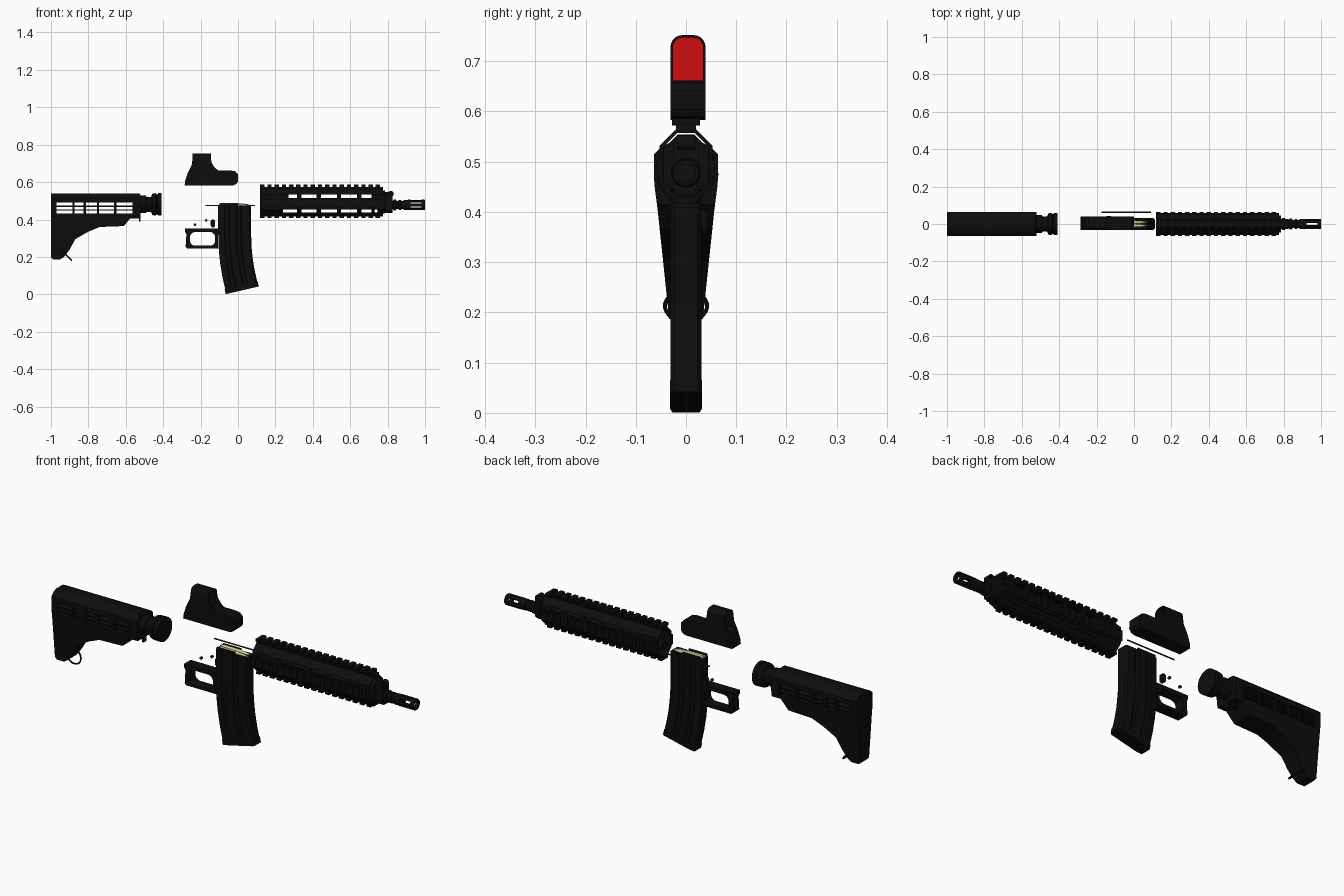
import bpy, bmesh, math
from mathutils import Vector

if "Cube" in bpy.data.objects:
    bpy.data.objects.remove(bpy.data.objects["Cube"])

def material(name, rgb):
    m = bpy.data.materials.new(name)
    m.diffuse_color = (*rgb, 1)
    m.use_nodes = True
    m.node_tree.nodes["Principled BSDF"].inputs["Base Color"].default_value = m.diffuse_color
    return m

BLACK = material("black", (0.004, 0.004, 0.004))
GREY = material("dark grey", (0.02, 0.02, 0.02))
GOLD = material("pale gold", (0.62, 0.55, 0.27))
RED = material("red lens", (0.62, 0.004, 0.004))

def finish(name, bm, mat):
    bmesh.ops.recalc_face_normals(bm, faces=bm.faces)
    me = bpy.data.meshes.new(name)
    bm.to_mesh(me)
    bm.free()
    me.materials.append(mat)
    ob = bpy.data.objects.new(name, me)
    bpy.context.collection.objects.link(ob)
    return ob

def add_loft(bm, rings):
    vs = [[bm.verts.new(p) for p in r] for r in rings]
    n = len(vs[0])
    for a, b in zip(vs, vs[1:]):
        for i in range(n):
            bm.faces.new((a[i], a[(i + 1) % n], b[(i + 1) % n], b[i]))
    bm.faces.new(vs[0])
    bm.faces.new(vs[-1][::-1])

def loft(name, rings, mat=BLACK):
    bm = bmesh.new()
    add_loft(bm, rings)
    return finish(name, bm, mat)

def prism(name, pts, axis, a, b, mat=BLACK):
    place = (lambda p, d: (p[0], d, p[1])) if axis == 'y' else (lambda p, d: (d, p[0], p[1]))
    return loft(name, [[place(p, d) for p in pts] for d in (a, b)], mat)

def lathe(name, prof, y, z, mat=BLACK, n=24):
    t = [2 * math.pi * i / n for i in range(n)]
    return loft(name, [[(x, y + r * math.cos(q), z + r * math.sin(q)) for q in t] for x, r in prof], mat)

def pin(name, x, z, r, y0, y1, mat=BLACK):
    return prism(name, [(x + r * math.cos(i * math.pi / 8), z + r * math.sin(i * math.pi / 8))
                        for i in range(16)], 'y', y0, y1, mat)

def boxes(name, lst, mat=BLACK):
    # each box: x0, x1, y0, y1, z0, z1
    bm = bmesh.new()
    for x0, x1, y0, y1, z0, z1 in lst:
        add_loft(bm, [[(x, y0, z0), (x, y1, z0), (x, y1, z1), (x, y0, z1)] for x in (x0, x1)])
    return finish(name, bm, mat)

def round_rect(x0, x1, z0, z1, r, n=5):
    pts = []
    for k, (cx, cz) in enumerate(((x1 - r, z1 - r), (x0 + r, z1 - r), (x0 + r, z0 + r), (x1 - r, z0 + r))):
        for i in range(n + 1):
            q = math.pi / 2 * (k + i / n)
            pts.append((cx + r * math.cos(q), cz + r * math.sin(q)))
    return pts

def cut(ob, *cutters):
    for c in cutters:
        m = ob.modifiers.new("cut", 'BOOLEAN')
        m.operation, m.solver, m.object = 'DIFFERENCE', 'EXACT', c
    dg = bpy.context.evaluated_depsgraph_get()
    me = bpy.data.meshes.new_from_object(ob.evaluated_get(dg))
    ob.modifiers.clear()
    ob.data = me
    for c in cutters:
        bpy.data.objects.remove(c)

# --- Stock: side profile, tapered in width by height, with a lattice of slots
WID = [(0.18, 0.033), (0.22, 0.037), (0.40, 0.056), (0.455, 0.063), (0.515, 0.064), (0.53, 0.048), (0.54, 0.028)]
def half_width(z):
    for (a, wa), (b, wb) in zip(WID, WID[1:]):
        if z <= b:
            return wa + (wb - wa) * max(0, z - a) / (b - a)
    return WID[-1][1]

side = [(-1, 0.54), (-0.53, 0.54), (-0.52, 0.53), (-0.52, 0.415), (-0.57, 0.415), (-0.61, 0.365), (-0.74, 0.36),
        (-0.80, 0.335), (-0.87, 0.295), (-0.90, 0.24), (-0.93, 0.20), (-0.95, 0.187), (-0.99, 0.187), (-1, 0.20)]
bm = bmesh.new()
add_loft(bm, [[(x, y, z) for x, z in side] for y in (-0.1, 0.1)])
for z, _ in WID[1:-1]:
    bmesh.ops.bisect_plane(bm, geom=bm.verts[:] + bm.edges[:] + bm.faces[:], plane_co=(0, 0, z), plane_no=(0, 0, 1))
for v in bm.verts:
    v.co.y = math.copysign(half_width(v.co.z), v.co.y)
stock = finish("stock", bm, BLACK)
cols = [(-0.97, -0.885), (-0.875, -0.825), (-0.812, -0.755), (-0.743, -0.662), (-0.65, -0.565)]
rows = [(0.433, 0.447), (0.454, 0.468), (0.475, 0.491)]
cut(stock, boxes("slots", [(a, b, -0.2, 0.2, c, d) for a, b in cols for c, d in rows]))
boxes("stock_lever", [(-0.60, -0.53, -0.015, 0.015, 0.405, 0.42), (-0.528, -0.52, -0.012, 0.012, 0.39, 0.42)])
lathe("buffer_tube", [(-0.56, 0.047), (-0.493, 0.047), (-0.488, 0.04), (-0.465, 0.04), (-0.458, 0.057),
                      (-0.44, 0.06), (-0.437, 0.054), (-0.43, 0.054), (-0.427, 0.06), (-0.41, 0.06)], 0, 0.481, n=32)
bpy.ops.mesh.primitive_torus_add(location=(-0.92, 0, 0.213), rotation=(0, math.radians(47), 0),
                                 major_radius=0.042, minor_radius=0.004, major_segments=32, minor_segments=8)
bpy.context.object.name = "sling_ring"
bpy.context.object.data.materials.append(BLACK)

# --- Sight: body, side walls, arched hood and red lens
Y0, Y1 = -0.031, 0.039
prism("sight_body", [(-0.285, 0.583), (-0.283, 0.605), (-0.27, 0.645), (-0.262, 0.66), (-0.04, 0.662), (-0.015, 0.658),
                     (0, 0.642), (0.001, 0.605), (-0.008, 0.59), (-0.025, 0.583)], 'y', Y0, Y1)
wall = [(-0.268, 0.65), (-0.248, 0.69), (-0.243, 0.725), (-0.145, 0.725), (-0.14, 0.70), (-0.122, 0.675), (-0.095, 0.655)]
for nm, a in (("sight_wall_near", Y0), ("sight_wall_far", Y1 - 0.005)):
    prism(nm, wall, 'y', a, a + 0.005)
def arch(inset):
    r = 0.024 - inset
    top = round_rect(Y0 + inset, Y1 - inset, 0.60, 0.752 - inset, r)[:12]
    return [(Y1 - inset, 0.655)] + top + [(Y0 + inset, 0.655)]
prism("sight_hood", arch(0) + arch(0.005)[::-1], 'x', -0.243, -0.145)
prism("sight_lens", arch(0.004), 'x', -0.2, -0.197, RED)

# --- Handguard: hollow octagon with slots, four toothed rails
def octagon(w, z0, z1, c):
    return [(-w, z0 + c), (-w + c, z0), (w - c, z0), (w, z0 + c), (w, z1 - c), (w - c, z1), (-w + c, z1), (-w, z1 - c)]
X0, X1 = 0.118, 0.775
guard = prism("handguard", octagon(0.053, 0.422, 0.564, 0.032), 'x', X0, X1)
slots = [(0.34, 0.42), (0.445, 0.53), (0.55, 0.635), (0.66, 0.715)]
cut(guard, prism("bore", octagon(0.046, 0.429, 0.557, 0.028), 'x', 0, 1),
    boxes("slots", [(a, b, -0.2, 0.2, 0.516, 0.534) for a, b in [(0.27, 0.315)] + slots] +
          [(a, b, -0.2, 0.2, 0.437, 0.454) for a, b in [(0.24, 0.315)] + slots]),
    pin("hole", 0.738, 0.445, 0.009, -0.2, 0.2))
rails = [(-0.02, 0.02, 0.56, 0.574), (-0.02, 0.02, 0.416, 0.426),
         (-0.058, -0.05, 0.468, 0.504), (0.05, 0.058, 0.468, 0.504)]
boxes("rail_bases", [(X0, X1, *r) for r in rails])
teeth = [(-0.028, 0.028, 0.572, 0.586), (-0.026, 0.026, 0.409, 0.419),
         (-0.064, -0.055, 0.461, 0.511), (0.055, 0.064, 0.461, 0.511)]
N = 17
pitch = (X1 - X0) / N
boxes("rail_teeth", [(X0 + i * pitch, X0 + i * pitch + 0.023, *t) for i in range(N) for t in teeth])
prism("handguard_end_plate", octagon(0.045, 0.432, 0.554, 0.028), 'x', X1 - 0.012, X1 + 0.012)

# --- Barrel, front block and slotted muzzle
BZ = 0.478
lathe("barrel", [(X0, 0.024), (0.83, 0.024), (0.832, 0.03), (0.845, 0.03), (0.847, 0.021), (0.858, 0.021),
                 (0.86, 0.027), (0.872, 0.027), (0.874, 0.021), (0.884, 0.021), (0.886, 0.027), (0.912, 0.027)], 0, BZ)
prism("front_block", octagon(0.026, 0.435, 0.548, 0.012), 'x', 0.78, 0.826)
pin("front_block_knob", 0.817, 0.537, 0.016, -0.018, 0.018)
pin("front_block_pin", 0.80, 0.45, 0.008, -0.032, 0.032)
R, RI = 0.028, 0.019
lathe("muzzle_base", [(0.905, 0.026), (0.91, R), (0.922, R)], 0, BZ)
bm = bmesh.new()
for k in range(6):
    ring = [(r, math.radians(60 * k + s * d)) for r, s, d in
            ((R, -1, 15), (R, 0, 0), (R, 1, 15), (RI, 1, 15), (RI, 0, 0), (RI, -1, 15))]
    add_loft(bm, [[(x, r * math.cos(q), BZ + r * math.sin(q)) for r, q in ring] for x in (0.92, 0.985)])
finish("muzzle_bars", bm, BLACK)
tip = lathe("muzzle_tip", [(0.98, R), (0.997, R), (1.0, R - 0.002)], 0, BZ)
cut(tip, lathe("tip_bore", [(0.95, RI), (1.05, RI)], 0, BZ))

# --- Curved magazine: ribbed section swept along a bent path
def mag_ring(cx, cz, deg, hw, hy, groove):
    us = [-1, -0.62, -0.56, -0.36, -0.3, 0.1, 0.16, 0.36, 0.42, 0.9, 1]
    ys = [0.85, 1, groove, groove, 1, 1, groove, groove, 1, 1, 0.75]
    pts = [(u, -y) for u, y in zip(us, ys)] + [(u, y) for u, y in zip(us[::-1], ys[::-1])]
    t = math.radians(deg)
    return [(cx + hw * u * math.cos(t), hy * y, cz + hw * u * math.sin(t)) for u, y in pts]
path = [(-0.018, 0.474, 0), (-0.018, 0.33, 0), (-0.0155, 0.25, 2.5), (-0.008, 0.175, 6), (0.004, 0.105, 9.5), (0.018, 0.045, 13)]
loft("magazine", [mag_ring(x, z, d, 0.088, 0.031, 0.86) for x, z, d in path])
loft("magazine_base", [mag_ring(x, z, 13, 0.091, 0.032, 1) for x, z in ((0.017, 0.047), (0.023, 0.0215))])
boxes("feed_lips", [(-0.1, 0.0, s * 0.024 - 0.003, s * 0.024 + 0.003, 0.465, 0.486) for s in (-1, 1)])
for nm, y, z in (("cartridge_left", -0.009, 0.473), ("cartridge_right", 0.009, 0.477)):
    lathe(nm, [(-0.1, 0.011), (-0.094, 0.011), (-0.093, 0.009), (-0.089, 0.011), (0.0, 0.0105), (0.012, 0.008),
               (0.03, 0.008), (0.05, 0.0055), (0.066, 0.001)], y, z, GOLD, 16)

# --- Trigger guard frame, controls and cover rod
frame = prism("trigger_guard", [(-0.283, 0.352), (-0.108, 0.352), (-0.108, 0.246), (-0.272, 0.246), (-0.28, 0.255),
                                (-0.276, 0.32), (-0.283, 0.335)], 'y', -0.026, 0.026)
cut(frame, prism("opening", round_rect(-0.257, -0.122, 0.26, 0.333, 0.028), 'y', -0.2, 0.2))
prism("release_button", round_rect(-0.146, -0.122, 0.358, 0.40, 0.011), 'y', 0.025, 0.042)
pin("rear_pin", -0.23, 0.372, 0.007, 0.03, 0.04, GREY)
pin("front_pin", -0.17, 0.395, 0.007, 0.03, 0.04, GREY)
lathe("cover_rod", [(-0.175, 0.0035), (0.09, 0.0035)], 0.062, 0.475, GREY, 10)

# --- Smooth round parts, keep hard edges
bpy.ops.object.select_all(action='SELECT')
bpy.context.view_layer.objects.active = stock
bpy.ops.object.shade_smooth_by_angle(angle=math.radians(32))
